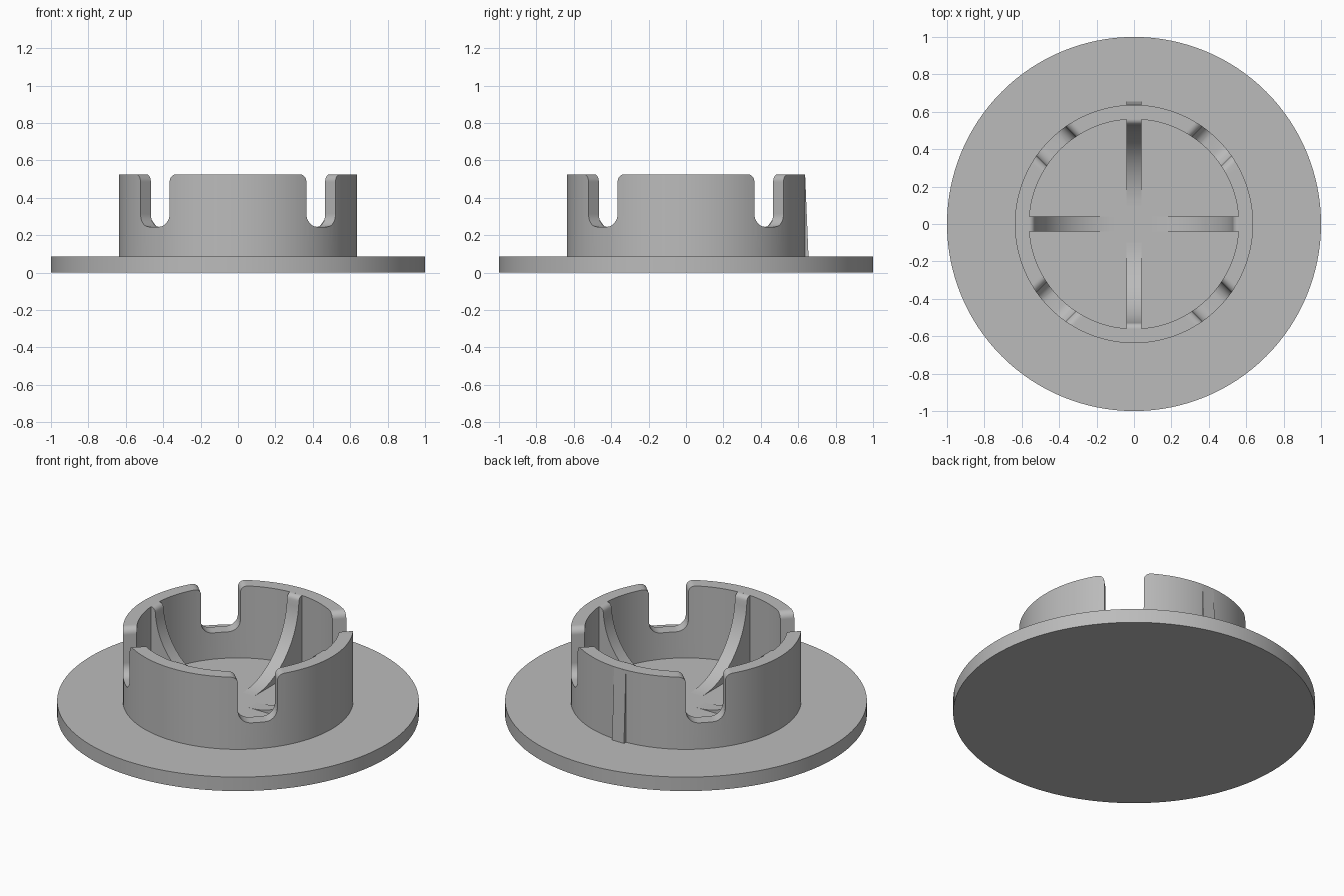
import bpy, bmesh
from math import sin, cos, pi, radians
from mathutils import Matrix, Vector

cube = bpy.data.objects.get("Cube")
if cube:
    bpy.data.objects.remove(cube)

DISC_TOP, RIM_TOP = 0.085, 0.525
OUTER, INNER = 0.637, 0.56

grey = bpy.data.materials.new("plain grey")
grey.use_nodes = True
grey.diffuse_color = (0.5, 0.5, 0.5, 1)
grey.node_tree.nodes["Principled BSDF"].inputs["Base Color"].default_value = grey.diffuse_color


def make_object(name, bm):
    bmesh.ops.recalc_face_normals(bm, faces=bm.faces)
    mesh = bpy.data.meshes.new(name)
    bm.to_mesh(mesh)
    bm.free()
    mesh.materials.append(grey)
    obj = bpy.data.objects.new(name, mesh)
    bpy.context.collection.objects.link(obj)
    return obj


def smooth(obj):
    bpy.ops.object.select_all(action='DESELECT')
    obj.select_set(True)
    bpy.context.view_layer.objects.active = obj
    bpy.ops.object.shade_smooth_by_angle(angle=radians(30))


def arc(cx, cz, r, start, end, steps):
    """Points on a circle, angles in degrees."""
    angles = [radians(start + (end - start) * i / steps) for i in range(steps + 1)]
    return [(cx + r * cos(a), cz + r * sin(a)) for a in angles]


def add_prism(bm, points, direction, turn):
    """Extrude an x-z outline along direction, then turn it about z."""
    face = bm.faces.new([bm.verts.new(p) for p in points])
    new = bmesh.ops.extrude_face_region(bm, geom=[face])["geom"]
    top = [v for v in new if isinstance(v, bmesh.types.BMVert)]
    bmesh.ops.translate(bm, verts=top, vec=direction)
    bmesh.ops.rotate(bm, verts=list(face.verts) + top, cent=(0, 0, 0),
                     matrix=Matrix.Rotation(turn, 3, 'Z'))


# Disc and raised collar, turned from one profile
profile = [(0, 0), (1, 0), (1, DISC_TOP), (OUTER, DISC_TOP), (OUTER, RIM_TOP),
           (INNER, RIM_TOP), (INNER, DISC_TOP), (0, DISC_TOP)]
bm = bmesh.new()
verts = [bm.verts.new((r, 0, z)) for r, z in profile]
edges = [bm.edges.new(pair) for pair in zip(verts, verts[1:])]
bmesh.ops.spin(bm, geom=verts + edges, axis=(0, 0, 1), cent=(0, 0, 0),
               angle=2 * pi, steps=128, use_merge=True)
bmesh.ops.remove_doubles(bm, verts=bm.verts, dist=0.0001)
cap = make_object("disc_and_collar", bm)

# Four diagonal notches with rounded floors and rounded top corners
HALF, FLOOR, LOW, HIGH = 0.11, 0.245, 0.07, 0.04
right_side = (arc(HALF - LOW, FLOOR + LOW, LOW, -90, 0, 8)
              + arc(HALF + HIGH, RIM_TOP - HIGH, HIGH, 180, 90, 8)
              + [(HALF + HIGH, RIM_TOP + 0.1)])
outline = right_side + [(-x, z) for x, z in reversed(right_side)]
bm = bmesh.new()
for i in range(4):
    add_prism(bm, [(x, 0.42, z) for x, z in outline], Vector((0, 0.4, 0)), pi / 4 + i * pi / 2)
cutter = make_object("notch_cutter", bm)
cutter.hide_render = True
cut = cap.modifiers.new("notches", 'BOOLEAN')
cut.operation = 'DIFFERENCE'
cut.solver = 'EXACT'
cut.object = cutter
bpy.context.view_layer.objects.active = cap
bpy.ops.object.modifier_apply(modifier=cut.name)
bpy.data.objects.remove(cutter)
smooth(cap)

# Four curved ribs sweeping from the floor up to the rim
WIDTH = 0.08
rib = ([(0.1, 0.06)] + arc(0.1, DISC_TOP + 0.43, 0.43, -90, -3, 24)
       + arc(INNER, RIM_TOP - 0.03, 0.03, 180, 90, 6)
       + [(INNER + 0.003, RIM_TOP), (INNER + 0.003, 0.06)])
bm = bmesh.new()
for i in range(4):
    add_prism(bm, [(r, -WIDTH / 2, z) for r, z in rib], Vector((0, WIDTH, 0)), i * pi / 2)
smooth(make_object("curved_ribs", bm))

# Tapered locating key on the back of the collar
key = [(0.6, 0.06), (0.656, 0.06), (0.655, DISC_TOP), (OUTER, RIM_TOP - 0.002), (0.6, RIM_TOP - 0.002)]
bm = bmesh.new()
add_prism(bm, [(r, -WIDTH / 2, z) for r, z in key], Vector((0, WIDTH, 0)), pi / 2)
make_object("locating_key", bm)
